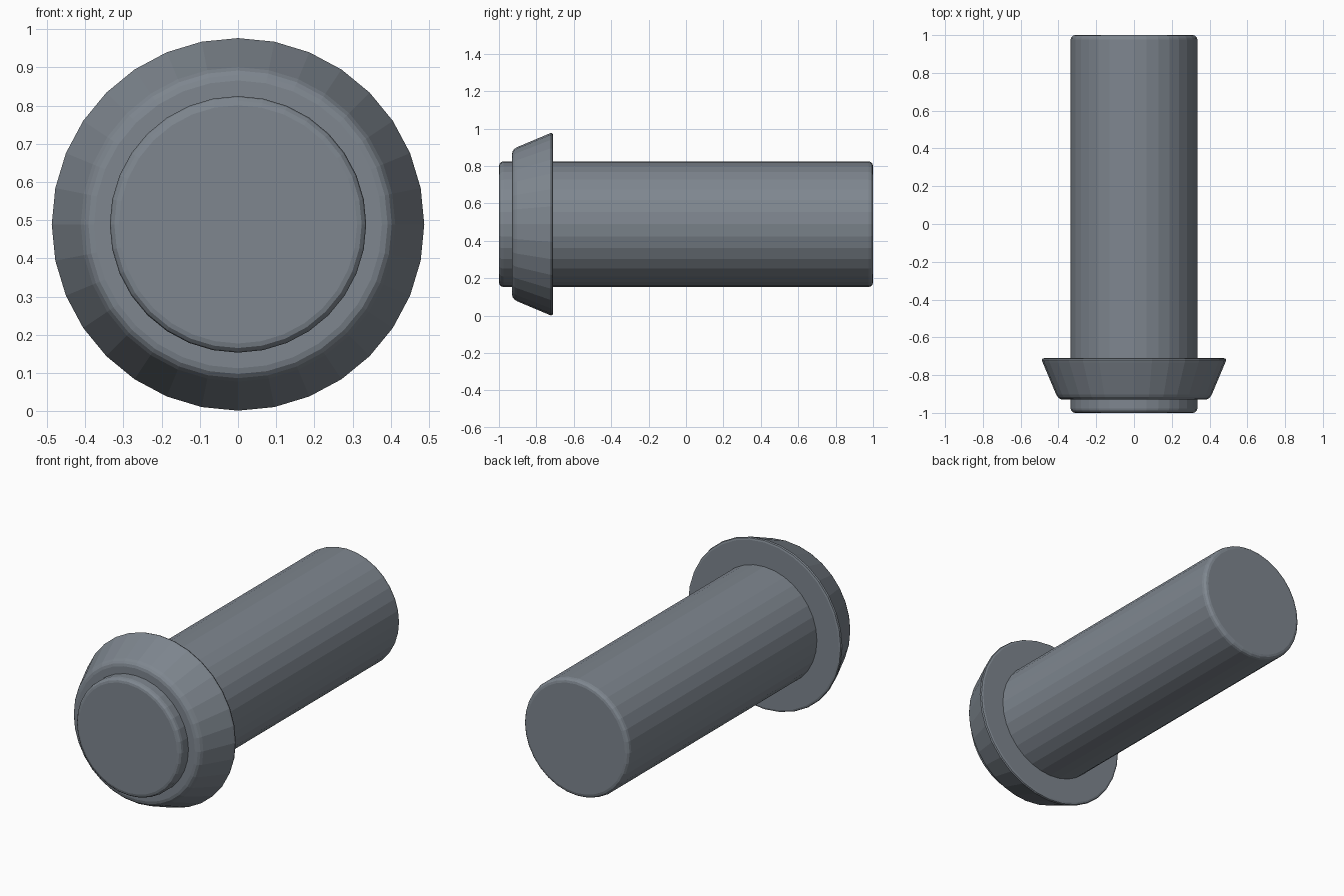
import bpy, bmesh, math

if "Cube" in bpy.data.objects:
    bpy.data.objects.remove(bpy.data.objects["Cube"])

SIDES = 32
CZ = 0.489

steel = bpy.data.materials.new("blue grey steel")
steel.diffuse_color = (0.21, 0.24, 0.275, 1)
steel.use_nodes = True
steel.node_tree.nodes["Principled BSDF"].inputs["Base Color"].default_value = steel.diffuse_color


def lathe(name, profile, closed):
    """Revolve (y, radius) points about the horizontal y axis."""
    bm = bmesh.new()
    rings = []
    for y, r in profile:
        ring = []
        for i in range(SIDES):
            a = 2 * math.pi * i / SIDES
            ring.append(bm.verts.new((r * math.sin(a), y, CZ + r * math.cos(a))))
        rings.append(ring)
    pairs = list(zip(rings, rings[1:]))
    if closed:
        pairs.append((rings[-1], rings[0]))
    else:
        bm.faces.new(rings[0])
        bm.faces.new(rings[-1])
    for a, b in pairs:
        for i in range(SIDES):
            j = (i + 1) % SIDES
            bm.faces.new((a[i], a[j], b[j], b[i]))
    bmesh.ops.recalc_face_normals(bm, faces=bm.faces)
    mesh = bpy.data.meshes.new(name)
    bm.to_mesh(mesh)
    bm.free()
    mesh.materials.append(steel)
    ob = bpy.data.objects.new(name, mesh)
    bpy.context.collection.objects.link(ob)
    return ob


# Long round shaft with softened end edges
R, B = 0.336, 0.024
front = [(-1 + B * (1 - math.sin(t)), R - B * (1 - math.cos(t)))
         for t in (math.pi / 2, math.pi / 3, math.pi / 6, 0)]
back = [(-y, r) for y, r in reversed(front)]
lathe("shaft", front + back, False)

# Flared collar, narrow towards the front, sleeved over the shaft
lathe("collar", [(-0.93, 0.32), (-0.93, 0.377), (-0.926, 0.392), (-0.917, 0.403),
                 (-0.903, 0.412), (-0.732, 0.484), (-0.721, 0.488),
                 (-0.713, 0.485), (-0.71, 0.475), (-0.71, 0.32)], True)
